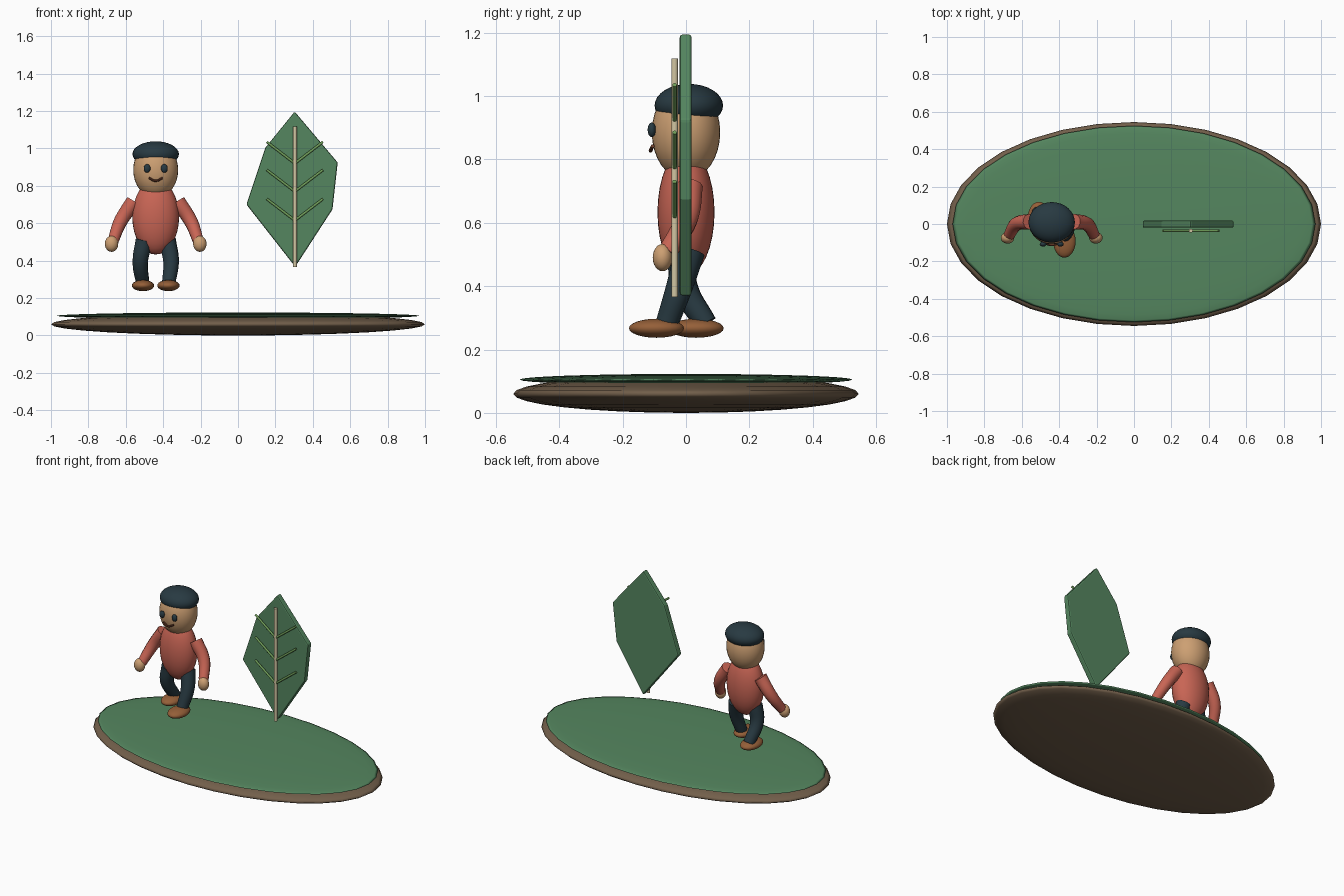
import bpy, bmesh, math

if "Cube" in bpy.data.objects:
    bpy.data.objects.remove(bpy.data.objects["Cube"])

CX = -0.44  # figure's centre line


def material(name, rgb):
    m = bpy.data.materials.new(name)
    m.diffuse_color = (*rgb, 1)
    m.use_nodes = True
    m.node_tree.nodes["Principled BSDF"].inputs["Base Color"].default_value = m.diffuse_color
    return m


GRASS = material("green", (0.09, 0.24, 0.115))
SOIL = material("soil", (0.17, 0.115, 0.07))
RED = material("red", (0.58, 0.13, 0.09))
SKIN = material("skin", (0.61, 0.35, 0.17))
DARK = material("dark", (0.021, 0.042, 0.054))
SHOE = material("shoe_brown", (0.30, 0.115, 0.04))
MOUTH = material("mouth_brown", (0.16, 0.05, 0.025))
BEIGE = material("beige", (0.64, 0.56, 0.36))
VEIN = material("vein_green", (0.16, 0.34, 0.10))


def ellipsoid(name, loc, radii, mat, seg=32, rings=16):
    bpy.ops.mesh.primitive_uv_sphere_add(segments=seg, ring_count=rings, radius=1, location=loc)
    o = bpy.context.object
    o.name = name
    o.scale = radii
    bpy.ops.object.transform_apply(location=False, rotation=False, scale=True)
    bpy.ops.object.shade_smooth()
    o.data.materials.append(mat)
    return o


def tube(name, pts, radii, mat, sides=16):
    """Flat-ended tube through the points with one radius per point."""
    c = bpy.data.curves.new(name, 'CURVE')
    c.dimensions = '3D'
    c.bevel_depth = 1
    c.bevel_resolution = sides // 2 // 2
    c.use_fill_caps = True
    c.resolution_u = 8 if len(pts) > 2 else 1
    s = c.splines.new('BEZIER')
    s.bezier_points.add(len(pts) - 1)
    for bp, p, r in zip(s.bezier_points, pts, radii):
        bp.co = p
        bp.radius = r
        bp.handle_left_type = bp.handle_right_type = 'AUTO'
    o = bpy.data.objects.new(name, c)
    bpy.context.collection.objects.link(o)
    bpy.ops.object.select_all(action='DESELECT')
    o.select_set(True)
    bpy.context.view_layer.objects.active = o
    bpy.ops.object.convert(target='MESH')
    o = bpy.context.object
    o.name = name
    o.data.materials.clear()
    o.data.materials.append(mat)
    bpy.ops.object.shade_smooth_by_angle(angle=math.radians(40))
    return o


# Island base and grass
ellipsoid("soil_base", (0, 0, 0.06), (1.0, 0.545, 0.06), SOIL)
ellipsoid("grass_top", (0, 0, 0.105), (0.97, 0.525, 0.018), GRASS)

# Leaf blade
outline = [(0.303, 1.197), (0.147, 1.005), (0.045, 0.70),
           (0.306, 0.367), (0.505, 0.674), (0.533, 0.925)]
bm = bmesh.new()
face = bm.faces.new([bm.verts.new((x, -0.02, z)) for x, z in outline])
ext = bmesh.ops.extrude_face_region(bm, geom=[face])
bmesh.ops.translate(bm, vec=(0, 0.038, 0),
                    verts=[g for g in ext["geom"] if isinstance(g, bmesh.types.BMVert)])
bmesh.ops.recalc_face_normals(bm, faces=bm.faces)
mesh = bpy.data.meshes.new("leaf_blade")
bm.to_mesh(mesh)
bm.free()
leaf = bpy.data.objects.new("leaf_blade", mesh)
bpy.context.collection.objects.link(leaf)
mesh.materials.append(GRASS)
bev = leaf.modifiers.new("bevel", 'BEVEL')
bev.width = 0.008
bev.segments = 2

# Leaf veins
tube("leaf_midrib", [(0.304, -0.036, 0.365), (0.304, -0.036, 1.118)], [0.011] * 2, BEIGE, 12)
for i, z in enumerate((0.615, 0.77, 0.92)):
    for s in (-1, 1):
        tube(f"leaf_vein_{i}_{'left' if s < 0 else 'right'}",
             [(0.304, -0.036, z), (0.304 + s * 0.15, -0.036, z + 0.115)], [0.007] * 2, VEIN, 12)

# Torso, head and cap
ellipsoid("torso", (CX, 0, 0.633), (0.125, 0.09, 0.2), RED)
ellipsoid("head", (CX, 0, 0.885), (0.12, 0.108, 0.15), SKIN)
ellipsoid("cap", (CX, 0.009, 0.97), (0.124, 0.108, 0.068), DARK)

# Face
for s in (-1, 1):
    ellipsoid(f"eye_{'left' if s < 0 else 'right'}", (CX + s * 0.046, -0.108, 0.893),
              (0.018, 0.013, 0.023), DARK, 20, 12)
tube("mouth", [(CX - 0.036, -0.105, 0.842), (CX, -0.112, 0.827), (CX + 0.036, -0.105, 0.842)],
     [0.006] * 3, MOUTH, 8)

# Arms and hands, legs and shoes in mid-stride
for s, side in ((-1, "left"), (1, "right")):
    tube(f"arm_{side}", [(CX + s * 0.118, 0.012, 0.715), (CX + s * 0.188, 0.0, 0.61),
                         (CX + s * 0.228, -0.06, 0.505)], [0.042, 0.037, 0.03], RED)
    ellipsoid(f"hand_{side}", (CX + s * 0.236, -0.074, 0.49), (0.036, 0.031, 0.043), SKIN, 24, 12)
    knee_y, ankle_y, shoe_y = ((-0.005, 0.062, 0.032) if s < 0 else (-0.02, -0.06, -0.093))
    tube(f"leg_{side}", [(CX + s * 0.06, -s * -0.012, 0.51), (CX + s * 0.082, knee_y, 0.4),
                         (CX + s * 0.07, ankle_y, 0.282)], [0.048, 0.042, 0.036], DARK)
    ellipsoid(f"shoe_{side}", (CX + s * 0.068, shoe_y, 0.267), (0.06, 0.087, 0.03), SHOE, 24, 12)
